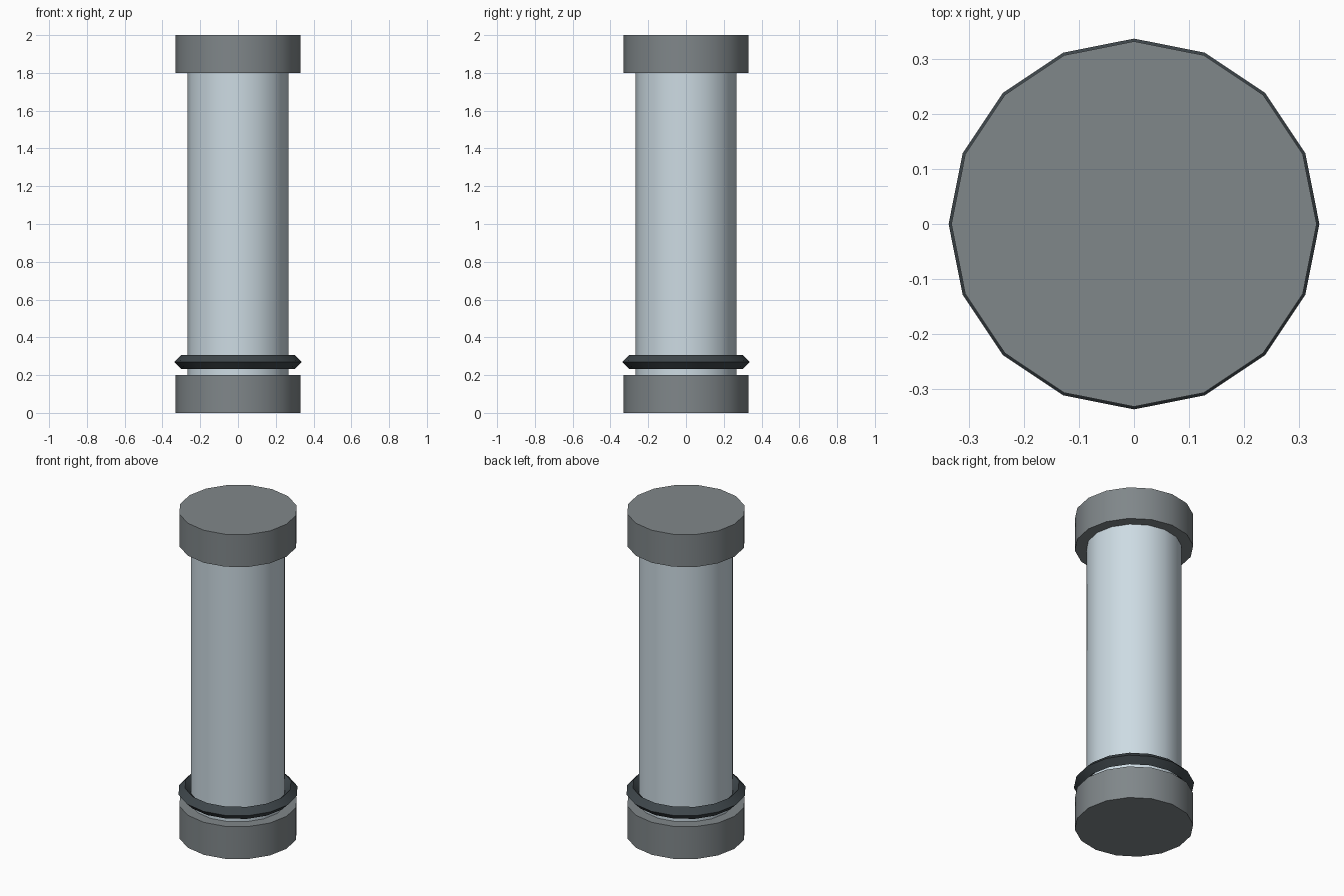
import bpy
import math

SIDES = 16

if "Cube" in bpy.data.objects:
    bpy.data.objects.remove(bpy.data.objects["Cube"], do_unlink=True)


def material(name, rgb):
    mat = bpy.data.materials.new(name)
    mat.use_nodes = True
    color = (*rgb, 1.0)
    mat.diffuse_color = color
    mat.node_tree.nodes["Principled BSDF"].inputs["Base Color"].default_value = color
    return mat


def finish(name, mat):
    obj = bpy.context.object
    obj.name = name
    obj.data.materials.append(mat)
    bpy.ops.object.shade_smooth_by_angle(angle=math.radians(30))
    return obj


def cylinder(name, radius, bottom, top, mat):
    # Turned a quarter so that corners lie on both axes
    bpy.ops.mesh.primitive_cylinder_add(
        vertices=SIDES, radius=radius, depth=top - bottom,
        location=(0, 0, (bottom + top) / 2))
    return finish(name, mat)


pale_blue = material("pale blue grey", (0.61, 0.71, 0.77))
mid_grey = material("mid grey", (0.216, 0.242, 0.254))
dark_grey = material("dark slate", (0.048, 0.061, 0.069))

# Tube between two wider end caps
cylinder("tube", 0.267, 0.1, 1.9, pale_blue)
cylinder("bottom_cap", 0.332, 0.0, 0.2, mid_grey)
cylinder("top_cap", 0.332, 1.8, 2.0, mid_grey)

# Diamond-section ring just above the bottom cap
bpy.ops.mesh.primitive_torus_add(
    major_segments=SIDES, minor_segments=4,
    major_radius=0.30, minor_radius=0.037, location=(0, 0, 0.27))
finish("collar_ring", dark_grey)
